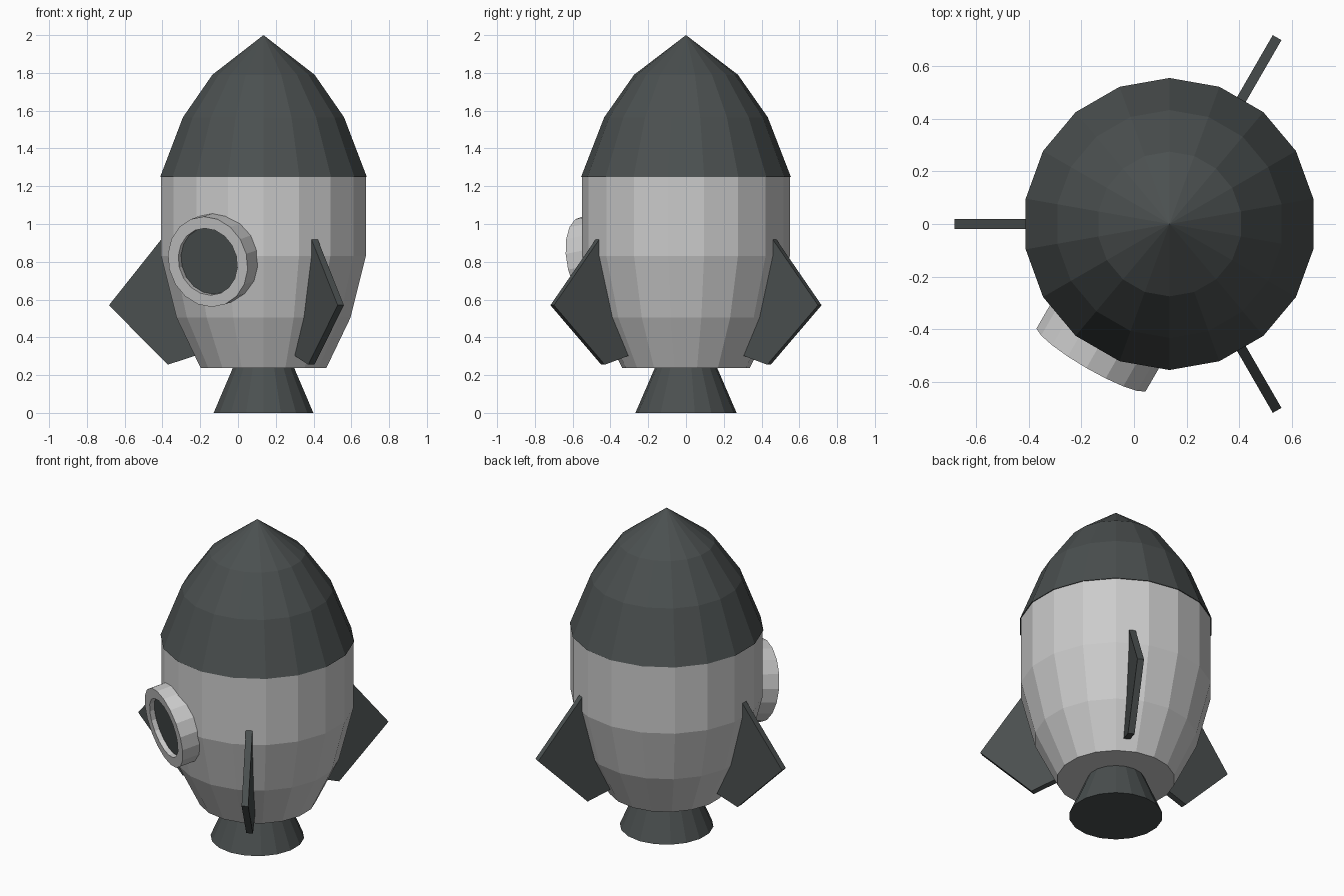
import bpy, bmesh
from math import sin, cos, radians, pi
from mathutils import Matrix, Vector

if "Cube" in bpy.data.objects:
    bpy.data.objects.remove(bpy.data.objects["Cube"])

SIDES = 18
AXIS_X = 0.135

dark = bpy.data.materials.new("dark_grey")
dark.diffuse_color = (0.07, 0.08, 0.08, 1)
dark.use_nodes = True
dark.node_tree.nodes["Principled BSDF"].inputs["Base Color"].default_value = dark.diffuse_color


def finish(name, bm, matrix, mat=None):
    bmesh.ops.recalc_face_normals(bm, faces=bm.faces)
    mesh = bpy.data.meshes.new(name)
    bm.to_mesh(mesh)
    bm.free()
    obj = bpy.data.objects.new(name, mesh)
    bpy.context.collection.objects.link(obj)
    obj.matrix_world = matrix
    if mat:
        mesh.materials.append(mat)
    return obj


def lathe(name, profile, matrix, mat=None, cap_start=False):
    """Revolve (radius, height) points; a zero radius makes a single tip."""
    bm = bmesh.new()
    rings = []
    for r, z in profile:
        if r == 0:
            rings.append([bm.verts.new((0, 0, z))] * SIDES)
        else:
            angles = [2 * pi * i / SIDES + pi / 2 for i in range(SIDES)]
            rings.append([bm.verts.new((r * cos(a), r * sin(a), z)) for a in angles])
    for lo, hi in zip(rings, rings[1:]):
        for i in range(SIDES):
            j = (i + 1) % SIDES
            bm.faces.new(dict.fromkeys((lo[i], lo[j], hi[j], hi[i])))
    if cap_start:
        bm.faces.new(rings[0])
    return finish(name, bm, matrix, mat)


centre = Matrix.Translation((AXIS_X, 0, 0))

# Hull, nose and engine bell share one axis
lathe("hull", [(0.338, 0.238), (0.468, 0.505), (0.55, 0.83), (0.55, 1.25)], centre, cap_start=True)
lathe("nose_cone", [(0.55, 1.25), (0.555, 1.25), (0.433, 1.565), (0.275, 1.79), (0, 2.0)], centre, dark)
lathe("engine_bell", [(0.268, 0), (0.165, 0.238)], centre, dark, cap_start=True)

# Three fins, each a flat plate whose inner edge follows the hull
FIN = [(0.54, 0.92), (0.818, 0.57), (0.507, 0.255), (0.355, 0.305), (0.455, 0.505), (0.538, 0.83)]
for n, angle in enumerate((60, 180, 300), 1):
    bm = bmesh.new()
    face = bm.faces.new([bm.verts.new((r, -0.019, z)) for r, z in FIN])
    new = bmesh.ops.extrude_face_region(bm, geom=[face])["geom"]
    bmesh.ops.translate(bm, vec=(0, 0.038, 0),
                        verts=[v for v in new if isinstance(v, bmesh.types.BMVert)])
    finish(f"fin_{n}", bm, centre @ Matrix.Rotation(radians(angle), 4, 'Z'), dark)

# Porthole on the front left, tipped slightly downwards
tilt, heading = radians(10), radians(240)
facing = Vector((cos(heading) * cos(tilt), sin(heading) * cos(tilt), -sin(tilt)))
place = Matrix.Translation((AXIS_X + 0.59 * cos(heading), 0.59 * sin(heading), 0.80))
place = place @ facing.to_track_quat('Z', 'Y').to_matrix().to_4x4()
lathe("porthole_rim", [(0.18, -0.035), (0.18, 0), (0.243, 0), (0.243, -0.15)], place)
lathe("porthole_glass", [(0.18, -0.03), (0, -0.03)], place, dark)
